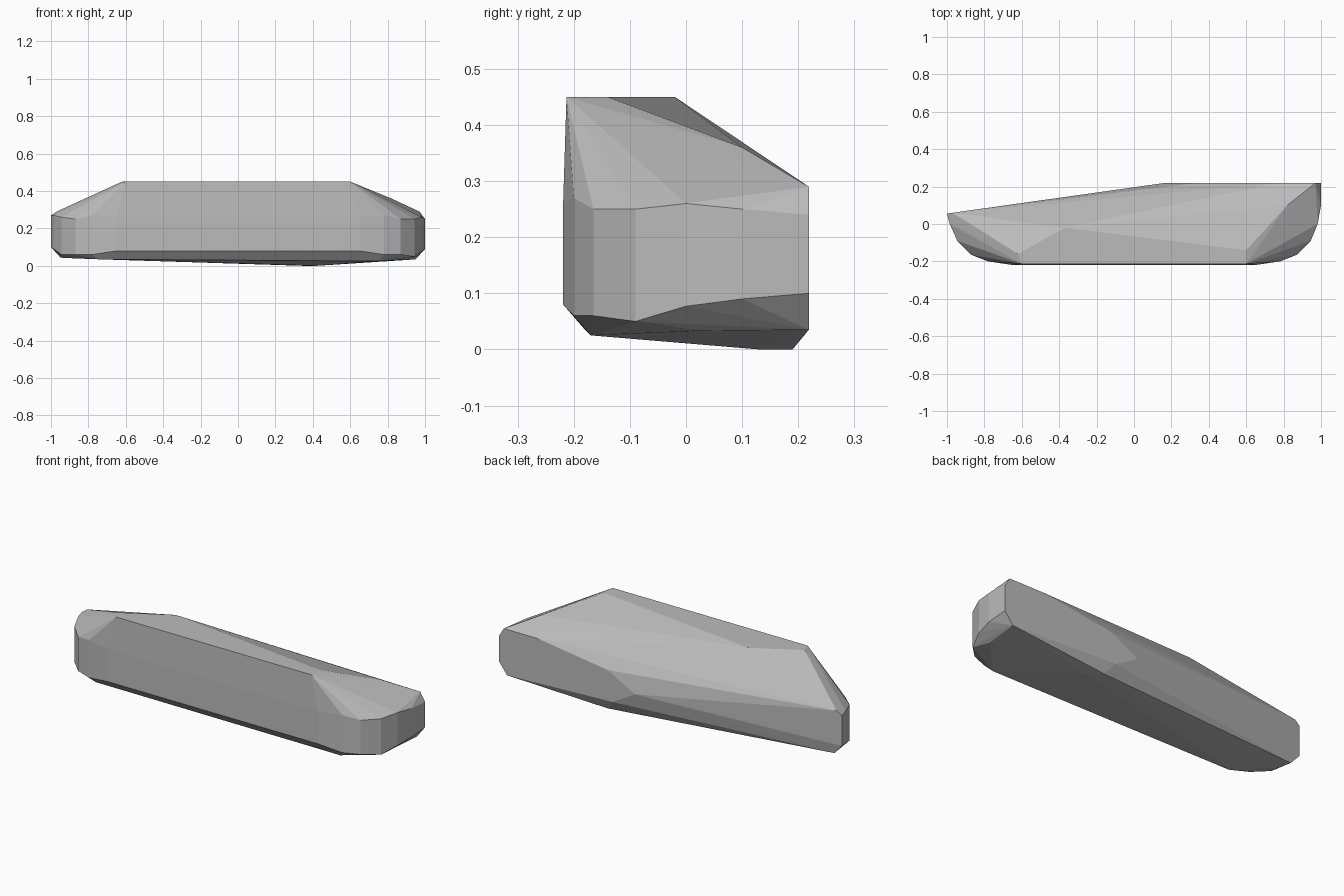
import bpy
import bmesh

cube = bpy.data.objects.get("Cube")
if cube:
    bpy.data.objects.remove(cube, do_unlink=True)

stone = bpy.data.materials.new("stone grey")
stone.use_nodes = True
grey = (0.5, 0.5, 0.5, 1)
stone.diffuse_color = grey
stone.node_tree.nodes["Principled BSDF"].inputs["Base Color"].default_value = grey

# Flat cap of the slab, at one height
cap_outline = [(-.60, -.213), (-.62, -.16), (-.37, -.02), (.60, -.14), (.60, -.213)]
points = [(x, y, .45) for x, y in cap_outline]

# Rounded ends: plan position, then top and bottom of the upright wall
right_end = [(.65, -.219, .26, .08), (.78, -.20, .27, .06), (.87, -.165, .25, .06),
             (.945, -.09, .25, .05), (.982, 0, .26, .077), (1, .10, .25, .09),
             (1, .219, .24, .10)]
left_end = [(-.65, -.219, .26, .08), (-.78, -.20, .27, .06), (-.87, -.165, .25, .06),
            (-.945, -.09, .26, .06), (-.985, 0, .27, .09), (-1, .055, .27, .10)]
for x, y, top, bottom in right_end + left_end:
    points += [(x, y, top), (x, y, bottom)]

# Back face and shoulder ridge
points += [(.97, .219, .29), (.76, .219, .29), (.33, .219, .23), (.16, .219, .14),
           (.30, .219, .06), (.95, .219, .035), (.82, .10, .36),
           (-.97, .06, .29), (-.82, .06, .295)]

# Worn underside, lowest near the back
points += [(.42, .13, 0), (.35, .19, 0), (.75, -.17, .025), (.93, .02, .033),
           (-.75, -.18, .035), (-.93, -.02, .042), (-.95, .05, .045)]

bm = bmesh.new()
for p in points:
    bm.verts.new(p)
hull = bmesh.ops.convex_hull(bm, input=bm.verts)
loose = {g for g in hull["geom_interior"] + hull["geom_unused"]
         if isinstance(g, bmesh.types.BMVert)}
bmesh.ops.delete(bm, geom=list(loose), context="VERTS")
bmesh.ops.recalc_face_normals(bm, faces=bm.faces)

mesh = bpy.data.meshes.new("rock_slab")
bm.to_mesh(mesh)
bm.free()
mesh.materials.append(stone)
rock = bpy.data.objects.new("rock_slab", mesh)
bpy.context.collection.objects.link(rock)
